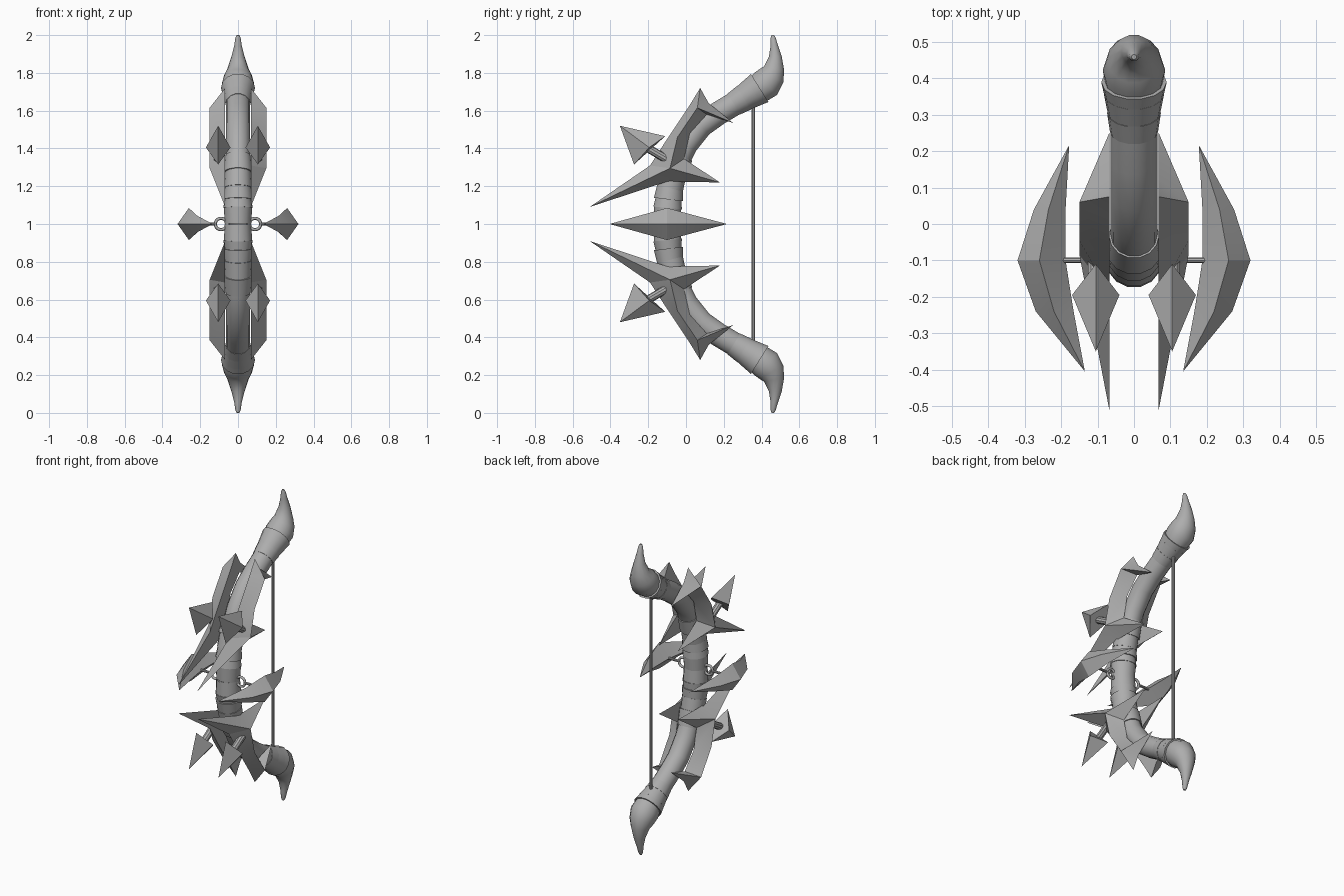
import bpy, bmesh
from math import sin, cos, pi
from mathutils import Vector, Matrix

cube = bpy.data.objects.get("Cube")
if cube:
    bpy.data.objects.remove(cube)

grey = bpy.data.materials.new("plain_grey")
grey.use_nodes = True
colour = (0.42, 0.42, 0.42, 1)
grey.diffuse_color = colour
grey.node_tree.nodes["Principled BSDF"].inputs["Base Color"].default_value = colour


def finish(name, bm, mirror, angle=0.6):
    """Turn a bmesh into an object centred on mid height and mirror it."""
    bmesh.ops.recalc_face_normals(bm, faces=bm.faces)
    mesh = bpy.data.meshes.new(name)
    bm.to_mesh(mesh)
    bm.free()
    mesh.materials.append(grey)
    ob = bpy.data.objects.new(name, mesh)
    bpy.context.collection.objects.link(ob)
    ob.location.z = 1
    bpy.ops.object.select_all(action="DESELECT")
    ob.select_set(True)
    bpy.context.view_layer.objects.active = ob
    bpy.ops.object.shade_smooth_by_angle(angle=angle)
    if mirror:
        mod = ob.modifiers.new("Mirror", "MIRROR")
        mod.use_axis = [axis in mirror for axis in "xyz"]
    return ob


def sweep(bm, path, sides=14, caps=(True, True)):
    """Round tube along (y, z, radius) points in the middle plane."""
    rings = []
    for i, (y, z, r) in enumerate(path):
        a, b = path[max(i - 1, 0)], path[min(i + 1, len(path) - 1)]
        t = Vector((0, b[0] - a[0], b[1] - a[1])).normalized()
        n = Vector((0, -t.z, t.y))
        rings.append([bm.verts.new(Vector((0, y, z)) + r * (
            Vector((cos(k * 2 * pi / sides), 0, 0)) + n * sin(k * 2 * pi / sides)))
            for k in range(sides)])
    for p, q in zip(rings, rings[1:]):
        for k in range(sides):
            j = (k + 1) % sides
            bm.faces.new((p[k], p[j], q[j], q[k]))
    if caps[0]:
        bm.faces.new(rings[0])
    if caps[1]:
        bm.faces.new(rings[-1])


def rod(bm, start, end, radius, sides=10):
    """Straight cylinder between two points."""
    a, b = Vector(start), Vector(end)
    turn = (b - a).to_track_quat("Z", "Y").to_matrix().to_4x4()
    bmesh.ops.create_cone(bm, cap_ends=True, segments=sides, radius1=radius,
                          radius2=radius, depth=(b - a).length,
                          matrix=Matrix.Translation((a + b) / 2) @ turn)


# Curved limbs
spine = [(-.1, 0), (-.097, .1), (-.085, .2), (-.055, .31), (0, .42),
         (.08, .52), (.17, .585), (.27, .645), (.39, .72)]
bm = bmesh.new()
sweep(bm, [(y, z, .064) for y, z in spine], caps=(False, True))
finish("bow_limbs", bm, "z")


def along(z):
    """Spine point at a height."""
    for (y0, z0), (y1, z1) in zip(spine, spine[1:]):
        if z <= z1:
            f = (z - z0) / (z1 - z0)
            return y0 + f * (y1 - y0), z


# Leather wraps around the grip: overlapping flared bands
bm = bmesh.new()
for low, high, r0, r1 in ((0, .09, .07, .075), (.085, .14, .078, .069),
                          (.13, .2, .079, .07), (.19, .28, .074, .07),
                          (.27, .36, .078, .069)):
    sweep(bm, [(*along(low), r0), (*along(high), r1)], caps=(low > 0, True))
finish("grip_wraps", bm, "z")

# Wraps near the limb tips
bm = bmesh.new()
for low, high, r0, r1 in ((.635, .667, .066, .074), (.66, .70, .07, .083),
                          (.69, .73, .079, .09)):
    sweep(bm, [(*along(low), r0), (*along(min(high, .72)), r1)])
finish("tip_wraps", bm, "z")

# Horn shaped tips
bm = bmesh.new()
sweep(bm, [(.375, .705, .076), (.422, .742, .086), (.452, .785, .074), (.467, .825, .055),
           (.473, .885, .035), (.467, .945, .02), (.461, .985, .014), (.459, 1, .007)])
finish("horn_tips", bm, "z", 0.8)

# Bow string
bm = bmesh.new()
rod(bm, (0, .356, -.66), (0, .356, .66), .01)
finish("bow_string", bm, "")

# Branching blades: flat inner outline with a raised ridge on the outside
outline = [(-.51, .09), (-.19, .31), (-.1, .45), (.02, .63), (.075, .72), (.12, .64),
           (.25, .535), (.11, .58), (.02, .48), (-.01, .345), (.18, .22), (-.1, .225)]
ridge = [(-.085, .295), (-.045, .46), (.06, .615)]
nearest = [0, 0, 1, 2, 2, 2, 2, 2, 1, 0, 0, 0]
bm = bmesh.new()
edge = [bm.verts.new((.068, y, z)) for y, z in outline]
top = [bm.verts.new((.15, y, z)) for y, z in ridge]
for i, a in enumerate(nearest):
    j = (i + 1) % len(edge)
    b = nearest[j]
    face = [edge[i], edge[j], top[b]]
    bm.faces.new(face if a == b else face + [top[a]])
bm.faces.new(edge)
finish("branching_blades", bm, "xz", 0.4)

# Arrowhead spikes on short pegs
bm = bmesh.new()
base = [bm.verts.new(p) for p in ((.105, -.275, .315), (.17, -.195, .405),
                                  (.105, -.11, .465), (.04, -.195, .405))]
tip = bm.verts.new((.105, -.35, .52))
for i in range(4):
    bm.faces.new((base[i], base[(i + 1) % 4], tip))
bm.faces.new(base)
finish("arrowhead_spikes", bm, "xz", 0.4)
bm = bmesh.new()
rod(bm, (.105, -.2, .40), (.105, -.08, .33), .022)
finish("spike_pegs", bm, "xz")

# Crescent side blades: diamond sections from back point to front point
bm = bmesh.new()
back, front = bm.verts.new((.178, .217, 0)), bm.verts.new((.135, -.405, 0))
loops = []
for y, inner, mid, outer, half in ((.04, .188, .235, .275, .047),
                                   (-.1, .188, .26, .32, .085),
                                   (-.24, .166, .22, .27, .046)):
    loops.append([bm.verts.new(p) for p in ((inner, y, 0), (mid, y, half),
                                            (outer, y, 0), (mid, y, -half))])
for k in range(4):
    j = (k + 1) % 4
    bm.faces.new((back, loops[0][k], loops[0][j]))
    bm.faces.new((front, loops[-1][j], loops[-1][k]))
    for p, q in zip(loops, loops[1:]):
        bm.faces.new((p[k], p[j], q[j], q[k]))
finish("side_blades", bm, "x", 0.4)

# Rods and rings holding the side blades
bm = bmesh.new()
rod(bm, (.115, -.1, 0), (.213, -.1, 0), .008)
finish("side_rods", bm, "x")
bpy.ops.mesh.primitive_torus_add(major_radius=.03, minor_radius=.008, major_segments=20,
                                 minor_segments=8, location=(0, 0, 1))
ring = bpy.context.object
ring.name = "side_rings"
ring.data.transform(Matrix.Translation((.09, -.1, 0)) @ Matrix.Rotation(pi / 2, 4, "X"))
ring.data.materials.append(grey)
bpy.ops.object.shade_smooth_by_angle(angle=0.8)
ring.modifiers.new("Mirror", "MIRROR")
